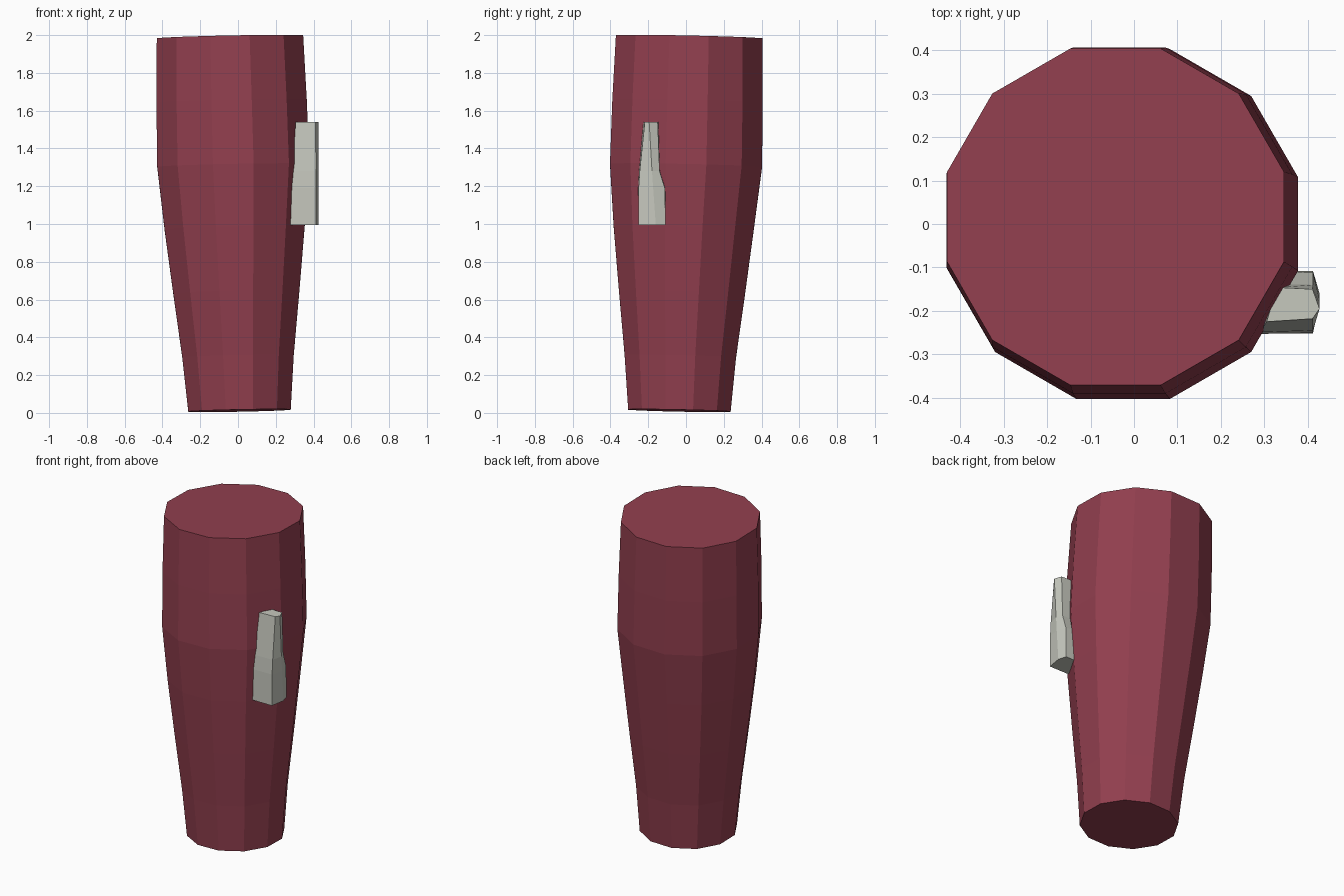
import bpy, bmesh, math

if "Cube" in bpy.data.objects:
    bpy.data.objects.remove(bpy.data.objects["Cube"])


def material(name, rgb):
    m = bpy.data.materials.new(name)
    m.diffuse_color = (*rgb, 1)
    m.use_nodes = True
    m.node_tree.nodes["Principled BSDF"].inputs["Base Color"].default_value = m.diffuse_color
    return m


def loft(name, rings, mat):
    """Join equal-sized rings of points into a closed, flat-faced solid."""
    bm = bmesh.new()
    loops = [[bm.verts.new(p) for p in ring] for ring in rings]
    n = len(loops[0])
    for a, b in zip(loops, loops[1:]):
        for i in range(n):
            j = (i + 1) % n
            bm.faces.new((a[i], a[j], b[j], b[i]))
    bm.faces.new(loops[0][::-1])
    bm.faces.new(loops[-1])
    bmesh.ops.recalc_face_normals(bm, faces=bm.faces)
    me = bpy.data.meshes.new(name)
    bm.to_mesh(me)
    bm.free()
    me.materials.append(mat)
    ob = bpy.data.objects.new(name, me)
    bpy.context.collection.objects.link(ob)
    return ob


red = material("dark_red", (0.288, 0.050, 0.078))
grey = material("warm_grey", (0.565, 0.578, 0.515))


def tilted_ring(x, y, z, apothem):
    """Twelve-sided ring with flats on the axes, tipped slightly."""
    r = apothem / math.cos(math.pi / 12)
    pts = []
    for i in range(12):
        a = math.radians(15 + 30 * i)
        dx, dy = r * math.cos(a), r * math.sin(a)
        pts.append((x + dx, y + dy, z + 0.02 * dx - 0.021 * dy))
    return pts


# Tapered, slightly leaning body: centre x, y, z and apothem of each ring
body = [(0.008, -0.035, 0.012, 0.271), (0.0, -0.030, 0.30, 0.295),
        (-0.009, -0.021, 0.64, 0.334), (-0.018, -0.012, 0.98, 0.371),
        (-0.025, 0.0, 1.31, 0.4025), (-0.034, 0.008, 1.65, 0.398),
        (-0.0425, 0.0165, 1.99, 0.3875)]
loft("tapered_body", [tilted_ring(*r) for r in body], red)

# Faceted block on the front right side, narrowing upward
block = [
    (0.995, [(0.278, -0.252), (0.412, -0.252), (0.427, -0.160), (0.412, -0.108), (0.30, -0.108)]),
    (1.19, [(0.285, -0.253), (0.412, -0.251), (0.427, -0.174), (0.412, -0.112), (0.31, -0.108)]),
    (1.28, [(0.290, -0.249), (0.412, -0.245), (0.427, -0.180), (0.412, -0.140), (0.32, -0.138)]),
    (1.54, [(0.305, -0.225), (0.411, -0.218), (0.427, -0.195), (0.411, -0.150), (0.33, -0.146)]),
]
loft("side_block", [[(x, y, z) for x, y in pts] for z, pts in block], grey)
